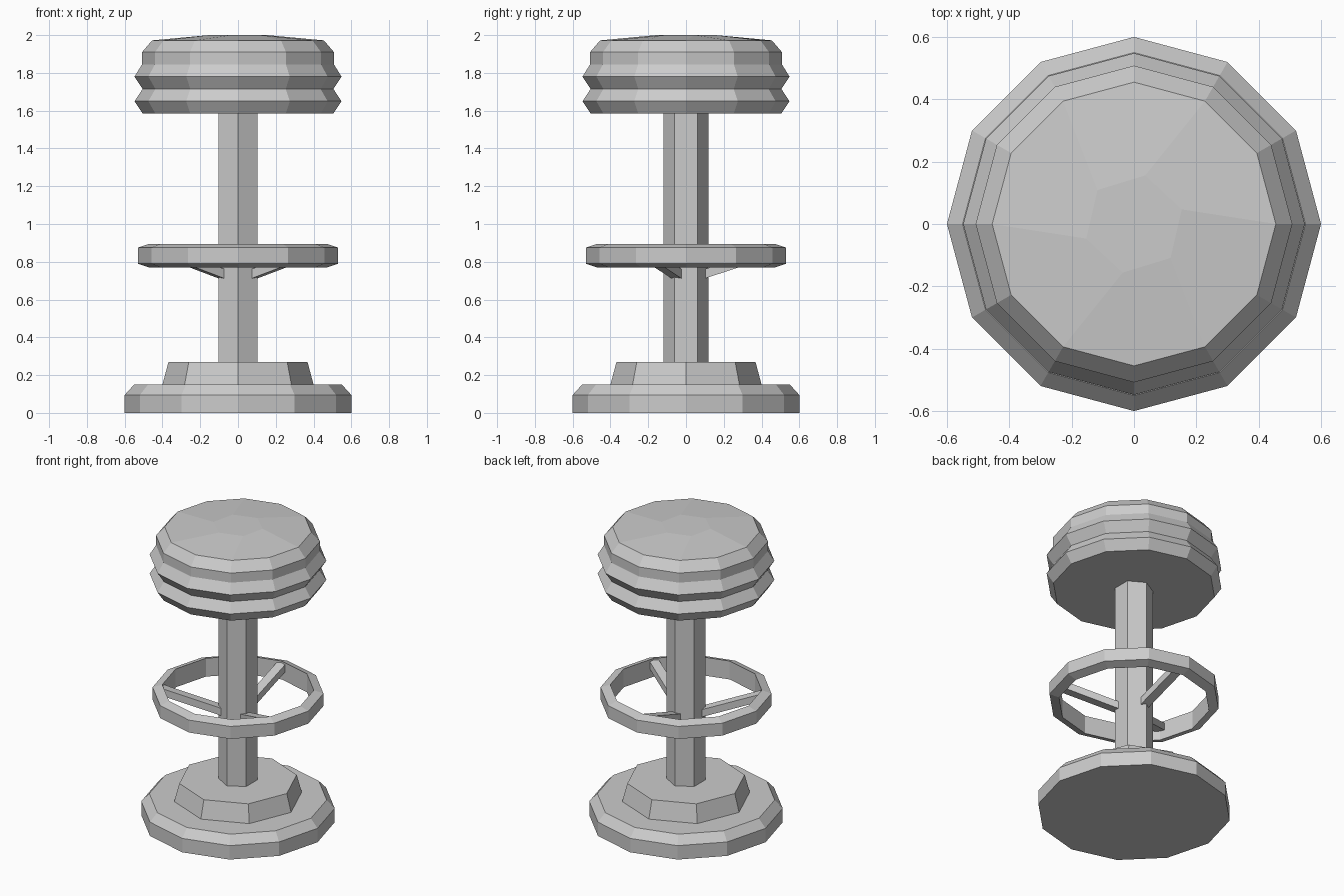
import bpy
import bmesh
from math import cos, sin, radians, tau
from mathutils import Matrix

cube = bpy.data.objects.get("Cube")
if cube:
    bpy.data.objects.remove(cube, do_unlink=True)

grey = bpy.data.materials.new("plain grey")
grey.use_nodes = True
colour = (0.6, 0.6, 0.6, 1)
grey.diffuse_color = colour
grey.node_tree.nodes["Principled BSDF"].inputs["Base Color"].default_value = colour


def finish(bm, name):
    bmesh.ops.recalc_face_normals(bm, faces=bm.faces)
    mesh = bpy.data.meshes.new(name)
    bm.to_mesh(mesh)
    bm.free()
    mesh.materials.append(grey)
    obj = bpy.data.objects.new(name, mesh)
    bpy.context.collection.objects.link(obj)
    return obj


def add_loop(bm, radius, z, sides, turn=0):
    """Polygon of vertices around the z axis; turn is in degrees."""
    return [bm.verts.new((radius * cos(tau * i / sides + radians(turn)),
                          radius * sin(tau * i / sides + radians(turn)), z))
            for i in range(sides)]


def lathe(bm, profile, sides, turn=0, closed=False):
    """Skin a (radius, z) profile, listed from the bottom up."""
    loops = [add_loop(bm, r, z, sides, turn) for r, z in profile]
    pairs = list(zip(loops, loops[1:]))
    if closed:
        pairs.append((loops[-1], loops[0]))
    for low, high in pairs:
        for i in range(sides):
            j = (i + 1) % sides
            bm.faces.new((low[i], low[j], high[j], high[i]))
    return loops


def solid(name, profile, sides, turn=0):
    bm = bmesh.new()
    loops = lathe(bm, profile, sides, turn)
    bm.faces.new(loops[0])
    bm.faces.new(loops[-1])
    return finish(bm, name)


# Floor base, raised step and hexagonal post
solid("base", [(0.6, 0), (0.6, 0.095), (0.55, 0.15)], 12)
solid("base_step", [(0.4, 0.15), (0.368, 0.27)], 8)
solid("post", [(0.12, 0.27), (0.12, 1.585)], 6, turn=30)

# Foot ring
bm = bmesh.new()
lathe(bm, [(0.47, 0.77), (0.53, 0.79), (0.53, 0.875), (0.47, 0.895)], 12, closed=True)
finish(bm, "foot_ring")

# Three sloping struts from the post up to the ring
for number, angle in enumerate((90, 210, 330), 1):
    bm = bmesh.new()
    bmesh.ops.create_cube(bm, size=1)
    for v in bm.verts:
        outer, upper = v.co.x > 0, v.co.z > 0
        v.co.x = 0.475 if outer else 0.08
        v.co.y *= 0.062
        v.co.z = (0.835 if outer else 0.705) + (0.05 if upper else 0)
    bm.transform(Matrix.Rotation(radians(angle), 4, "Z"))
    finish(bm, f"strut_{number}")

# Cushioned seat with two ridges and a faceted crown
bm = bmesh.new()
loops = lathe(bm, [(0.505, 1.585), (0.548, 1.65), (0.505, 1.715), (0.548, 1.78),
                   (0.508, 1.845), (0.508, 1.91), (0.455, 1.972)], 12)
bm.faces.new(loops[0])
rim = loops[-1]
crown = add_loop(bm, 0.16, 2.0, 6, turn=17)
bm.faces.new(crown)
for i in range(6):
    a = 2 * i
    bm.faces.new((rim[a], rim[a + 1], rim[(a + 2) % 12], crown[(i + 1) % 6], crown[i]))
finish(bm, "seat")
